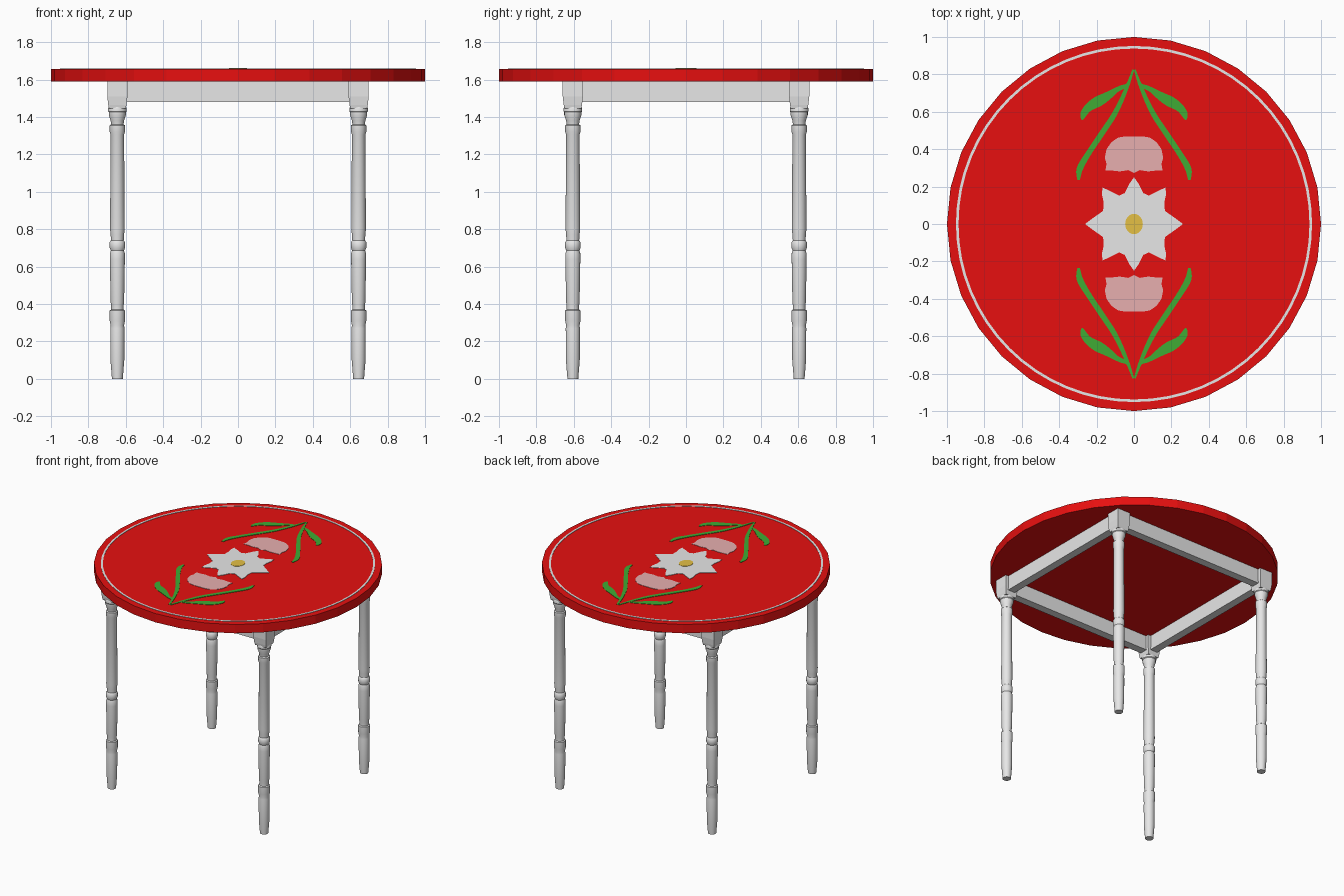
import bpy, bmesh, math
from mathutils import Vector

if "Cube" in bpy.data.objects:
    bpy.data.objects.remove(bpy.data.objects["Cube"])


def material(name, r, g, b):
    m = bpy.data.materials.new(name)
    m.diffuse_color = (r, g, b, 1)
    m.use_nodes = True
    m.node_tree.nodes["Principled BSDF"].inputs["Base Color"].default_value = m.diffuse_color
    return m


RED = material("red paint", 0.8, 0.005, 0.005)
WHITE = material("white paint", 0.8, 0.8, 0.8)
GREEN = material("leaf green", 0.05, 0.41, 0.035)
PINK = material("petal pink", 0.8, 0.43, 0.43)
YELLOW = material("flower yellow", 0.78, 0.53, 0.06)
TOP = 1.657


def finish(bm, name, mat, smooth=False):
    bmesh.ops.recalc_face_normals(bm, faces=bm.faces)
    me = bpy.data.meshes.new(name)
    bm.to_mesh(me)
    bm.free()
    me.materials.append(mat)
    ob = bpy.data.objects.new(name, me)
    bpy.context.collection.objects.link(ob)
    if smooth:
        bpy.context.view_layer.objects.active = ob
        ob.select_set(True)
        bpy.ops.object.shade_smooth_by_angle(angle=math.radians(35))
        ob.select_set(False)
    return ob


def loft(bm, rings):
    """Bridge equal-length rings of points and cap both ends."""
    vs = [[bm.verts.new(p) for p in ring] for ring in rings]
    n = len(vs[0])
    for a, b in zip(vs, vs[1:]):
        for i in range(n):
            bm.faces.new((a[i], a[(i + 1) % n], b[(i + 1) % n], b[i]))
    bm.faces.new(vs[0][::-1])
    bm.faces.new(vs[-1])


def circle(r, z, n, cx=0, cy=0, phase=0):
    return [(cx + r * math.cos(phase + math.tau * i / n),
             cy + r * math.sin(phase + math.tau * i / n), z) for i in range(n)]


def box(name, cx, cy, cz, sx, sy, sz, mat):
    bm = bmesh.new()
    bmesh.ops.create_cube(bm, size=1)
    for v in bm.verts:
        v.co = (cx + v.co.x * sx, cy + v.co.y * sy, cz + v.co.z * sz)
    return finish(bm, name, mat)


def plate(name, pts, mat, h=0.003):
    """Thin painted shape lying on the table top."""
    bm = bmesh.new()
    loft(bm, [[(x, y, z) for x, y in pts] for z in (TOP - 0.002, TOP + h)])
    return finish(bm, name, mat)


def spline(pts, closed=False, steps=4):
    """Catmull-Rom curve through the points."""
    P = [Vector(p) for p in pts]
    n = len(P)
    get = (lambda i: P[i % n]) if closed else (lambda i: P[min(max(i, 0), n - 1)])
    out = []
    for i in range(n if closed else n - 1):
        a, b, c, d = (get(i + k) for k in (-1, 0, 1, 2))
        for s in range(steps):
            t = s / steps
            out.append(0.5 * (2 * b + (c - a) * t + (2 * a - 5 * b + 4 * c - d) * t * t
                              + (3 * b - a - 3 * c + d) * t ** 3))
    return out if closed else out + [P[-1]]


# Round table top
bm = bmesh.new()
loft(bm, [circle(1, 1.59, 32), circle(1, TOP, 32)])
finish(bm, "table_top", RED)

# Turned legs with square blocks
LX, LY = 0.645, 0.605
PROFILE = [(0.029, 0), (0.037, 0.10), (0.038, 0.27), (0.036, 0.285), (0.041, 0.31),
           (0.041, 0.365), (0.033, 0.37), (0.033, 0.39), (0.036, 0.41), (0.040, 0.64),
           (0.040, 0.67), (0.035, 0.685), (0.041, 0.70), (0.041, 0.73), (0.034, 0.74),
           (0.036, 0.77), (0.039, 0.80), (0.036, 1.305), (0.041, 1.32), (0.041, 1.355),
           (0.033, 1.36), (0.036, 1.38), (0.046, 1.41), (0.046, 1.425), (0.050, 1.43),
           (0.050, 1.445), (0.046, 1.455)]
for sx, side in ((-1, "left"), (1, "right")):
    for sy, end in ((-1, "front"), (1, "back")):
        cx, cy = sx * LX, sy * LY
        bm = bmesh.new()
        loft(bm, [circle(r, z, 20, cx, cy) for r, z in PROFILE])
        finish(bm, f"{end}_{side}_leg", WHITE, True)
        bm = bmesh.new()
        loft(bm, [circle(h * math.sqrt(2), z, 4, cx, cy, math.pi / 4)
                  for h, z in ((0.045, 1.445), (0.049, 1.465), (0.054, 1.51), (0.054, 1.592))])
        finish(bm, f"{end}_{side}_leg_block", WHITE)

# Apron rails between the blocks
for s, a, b in ((-1, "front", "left"), (1, "back", "right")):
    box(f"{a}_apron", 0, s * LY, 1.536, 2 * LX - 0.09, 0.06, 0.112, WHITE)
    box(f"{b}_apron", s * LX, 0, 1.536, 0.06, 2 * LY - 0.09, 0.112, WHITE)

# Thin painted border ring
bm = bmesh.new()
edges = [[bm.verts.new(p) for p in circle(r, z, 64)]
         for r, z in ((0.952, TOP - 0.002), (0.952, TOP + 0.003),
                      (0.938, TOP + 0.003), (0.938, TOP - 0.002))]
for k in range(4):
    a, b = edges[k], edges[(k + 1) % 4]
    for i in range(64):
        j = (i + 1) % 64
        bm.faces.new((a[i], a[j], b[j], b[i]))
finish(bm, "border_ring", WHITE)

# Daisy in the centre: one quarter outline, mirrored round
quarter = [(0.262, 0), (0.215, 0.035), (0.165, 0.07), (0.162, 0.115), (0.172, 0.16),
           (0.168, 0.195), (0.125, 0.175), (0.08, 0.152), (0.05, 0.165), (0.025, 0.215)]
half = quarter + [(0, 0.25)] + [(-x, y) for x, y in quarter[::-1]]
daisy = half + [(x, -y) for x, y in half[-2:0:-1]]
plate("daisy_petals", daisy, WHITE)
plate("daisy_centre", [(x * 0.047, y * 0.055) for x, y, _ in circle(1, 0, 24)], YELLOW, 0.005)

# Pink blossoms and green sprays, mirrored front to back and left to right
blossom = [(0, 0.272), (0.03, 0.288), (0.075, 0.281), (0.12, 0.286), (0.153, 0.285),
           (0.147, 0.32), (0.156, 0.355), (0.147, 0.40), (0.12, 0.438), (0.085, 0.462),
           (0.045, 0.469)]
blossom = blossom + [(-x, y) for x, y in blossom[:0:-1]]
leaf = [(0.012, 0.79), (0.04, 0.752), (0.08, 0.738), (0.15, 0.705), (0.215, 0.675),
        (0.262, 0.635), (0.287, 0.59), (0.275, 0.555), (0.235, 0.602), (0.175, 0.632),
        (0.13, 0.665), (0.08, 0.71), (0.03, 0.735)]
stem = [(0.004, 0.825, 0.005), (0.04, 0.725, 0.01), (0.10, 0.595, 0.014), (0.175, 0.48, 0.015),
        (0.245, 0.375, 0.015), (0.29, 0.295, 0.017), (0.296, 0.235, 0.007)]
path = spline(stem)
left, right = [], []
for i, p in enumerate(path):
    d = (path[min(i + 1, len(path) - 1)] - path[max(i - 1, 0)]).xy.normalized()
    off = Vector((-d.y, d.x)) * p.z
    left.append(p.xy + off)
    right.append(p.xy - off)
stem_outline = left + right[::-1]
leaf_outline = spline(leaf, True)
for sy, end in ((-1, "front"), (1, "back")):
    plate(f"{end}_blossom", [(x, sy * y) for x, y in blossom], PINK, 0.0025)
    for sx, side in ((-1, "left"), (1, "right")):
        plate(f"{end}_{side}_stem", [(sx * x, sy * y) for x, y in stem_outline], GREEN)
        plate(f"{end}_{side}_leaf", [(sx * x, sy * y) for x, y in leaf_outline], GREEN, 0.0025)
